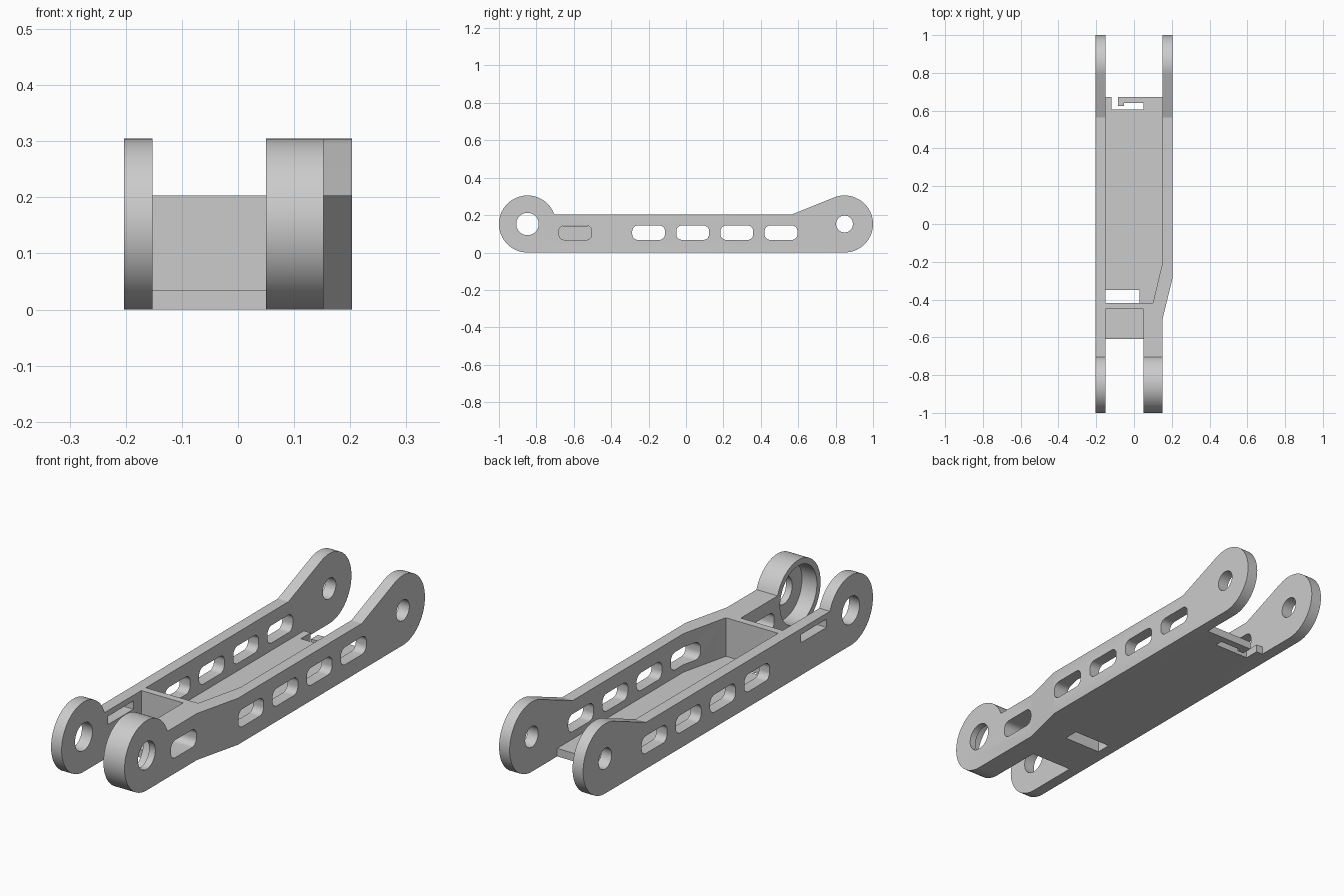
import bpy, bmesh, math
from mathutils import Matrix

if "Cube" in bpy.data.objects:
    bpy.data.objects.remove(bpy.data.objects["Cube"])

grey = bpy.data.materials.new("light_grey")
grey.diffuse_color = (0.6, 0.6, 0.6, 1)
grey.use_nodes = True
grey.node_tree.nodes["Principled BSDF"].inputs["Base Color"].default_value = grey.diffuse_color

R = 0.1525          # hub radius and hub centre height
HUB = 0.8475        # hub distance from the middle
TOP = 0.203         # side wall height
FLOOR = 0.035       # floor thickness


def prism(name, pts, lo, hi, axis="z"):
    """Extrude a 2D outline: (x, y) along z, or (y, z) along x."""
    bm = bmesh.new()
    place = (lambda p, h: (p[0], p[1], h)) if axis == "z" else (lambda p, h: (h, p[0], p[1]))
    a = [bm.verts.new(place(p, lo)) for p in pts]
    b = [bm.verts.new(place(p, hi)) for p in pts]
    bm.faces.new(a[::-1])
    bm.faces.new(b)
    for i in range(len(pts)):
        j = (i + 1) % len(pts)
        bm.faces.new((a[i], a[j], b[j], b[i]))
    bmesh.ops.recalc_face_normals(bm, faces=bm.faces)
    me = bpy.data.meshes.new(name)
    bm.to_mesh(me)
    bm.free()
    me.materials.append(grey)
    ob = bpy.data.objects.new(name, me)
    bpy.context.collection.objects.link(ob)
    return ob


def arc(cy, cz, r, a0, a1, n):
    return [(cy + r * math.cos(math.radians(a0 + (a1 - a0) * i / n)),
             cz + r * math.sin(math.radians(a0 + (a1 - a0) * i / n))) for i in range(n + 1)]


def circle(cy, cz, r, n=64):
    return arc(cy, cz, r, 0, 360, n)[:-1]


def slot(cy, cz, w, h, r):
    pts = []
    for k, (sy, sz) in enumerate([(1, 1), (-1, 1), (-1, -1), (1, -1)]):
        pts += arc(cy + sy * (w / 2 - r), cz + sz * (h / 2 - r), r, 90 * k, 90 * k + 90, 8)
    return pts


def rect(x0, x1, y0, y1):
    return [(x0, y0), (x1, y0), (x1, y1), (x0, y1)]


def boolean(ob, cutter, op="DIFFERENCE"):
    """Apply a boolean and discard the helper."""
    m = ob.modifiers.new("cut", "BOOLEAN")
    m.operation, m.solver, m.object = op, "EXACT", cutter
    deps = bpy.context.evaluated_depsgraph_get()
    me = bpy.data.meshes.new_from_object(ob.evaluated_get(deps))
    ob.modifiers.clear()
    ob.data = me
    bpy.data.objects.remove(cutter)


# Side outline: round hubs at both ends, the rear one with a tangent ramp
py, dz = 0.565, TOP - R
dist = math.hypot(HUB - py, dz)
tangent = math.degrees(math.atan2(dz, py - HUB) - math.acos(R / dist))
meet = math.degrees(math.asin(dz / R))
outline = (arc(HUB, R, R, -90, tangent, 40) + [(py, TOP)]
           + arc(-HUB, R, R, meet, 270, 48))

# Left side plate
left = prism("left_side_plate", outline, -0.203, -0.152, "x")
# Right side wall: same outline trimmed by its jogged plan
right = prism("right_side_wall", outline, 0.0, 0.3, "x")
plan = [(0.05, -1.1), (0.152, -1.1), (0.152, -0.5), (0.203, -0.29), (0.203, 1.1),
        (0.152, 1.1), (0.152, -0.2), (0.10, -0.418), (0.05, -0.418)]
boolean(right, prism("plan_helper", plan, -0.1, 0.5), "INTERSECT")

# Pivot holes and lightening slots through both sides
for ob in (left, right):
    cuts = [circle(HUB, R, 0.045), circle(-HUB, R, 0.06)]
    cuts += [slot(y, 0.106, 0.175, 0.077, 0.03) for y in (-0.2, 0.036, 0.272, 0.508)]
    # front slot: low and rounded on the right, thin and high on the left
    cuts.append(slot(-0.592, 0.106, 0.175, 0.077, 0.03) if ob is right
                else slot(-0.592, 0.16, 0.175, 0.036, 0.002))
    for c in cuts:
        boolean(ob, prism("hole_helper", c, -0.4, 0.4, "x"))

# Bearing recess on the inner face of the right front hub
boolean(right, prism("recess_helper", circle(-HUB, R, 0.127), 0.0, 0.122, "x"))

# Floor with a hooked rear edge
floor = prism("floor", [
    (-0.152, -0.61), (0.05, -0.61), (0.05, -0.418), (0.10, -0.418), (0.152, -0.2),
    (0.152, 0.672), (-0.085, 0.672), (-0.085, 0.625), (-0.052, 0.625), (-0.052, 0.64),
    (0.05, 0.64), (0.05, 0.605), (-0.12, 0.605), (-0.12, 0.672), (-0.152, 0.672)], 0, FLOOR)
boolean(floor, prism("opening_helper", rect(-0.1519, 0.03, -0.417, -0.35), -0.1, 0.1))

# Cross wall joining the two sides
wall = prism("cross_wall", rect(-0.152, 0.05, -0.45, -0.418), FLOOR, TOP)

for ob in (left, right, floor, wall):
    ob.data.shade_smooth()
    ob.data.set_sharp_from_angle(angle=math.radians(15))
